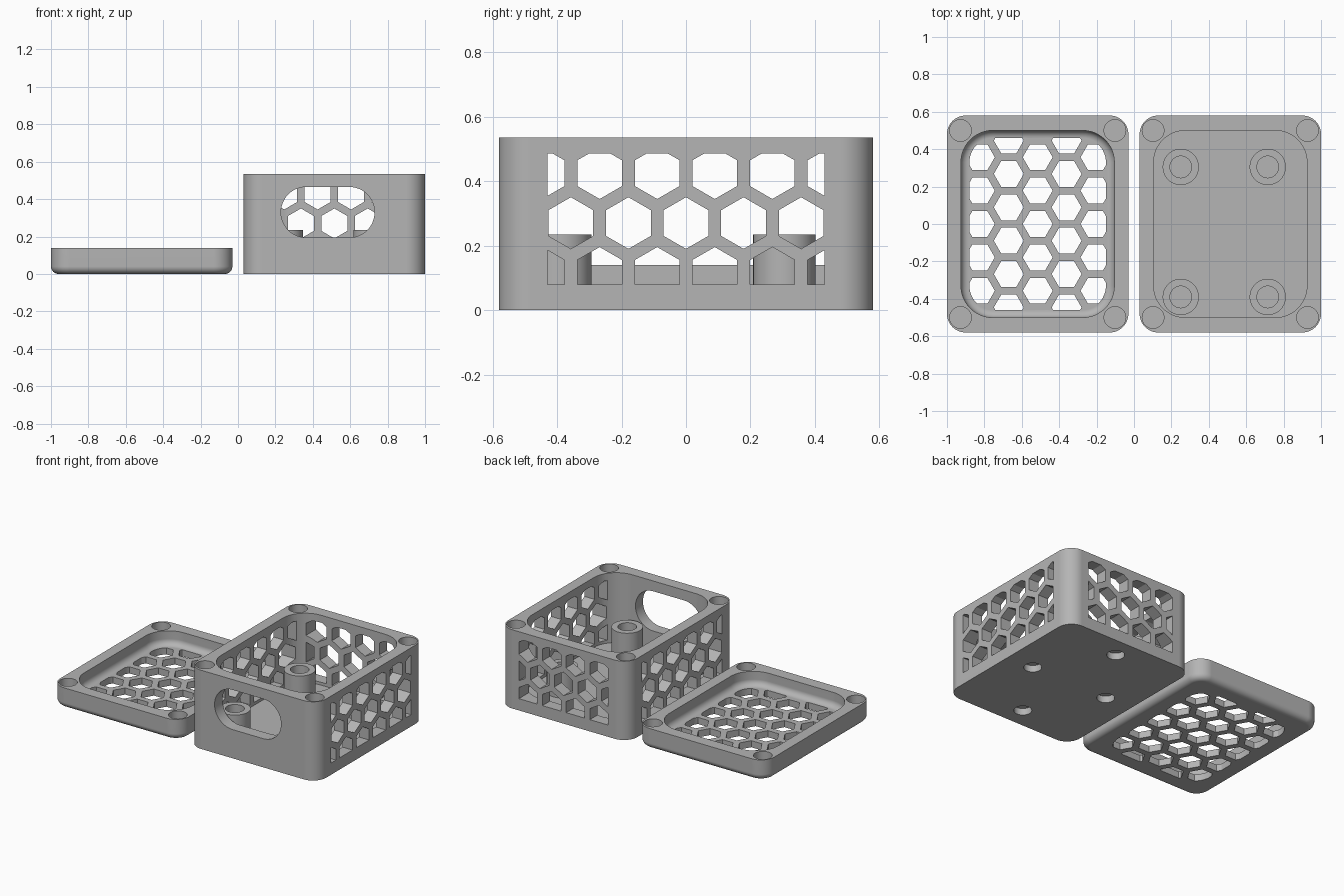
import bpy, bmesh, math
from mathutils import Matrix, Vector

if "Cube" in bpy.data.objects:
    bpy.data.objects.remove(bpy.data.objects["Cube"], do_unlink=True)

grey = bpy.data.materials.new("plain grey")
grey.use_nodes = True
colour = (0.46, 0.46, 0.46, 1)
grey.diffuse_color = colour
grey.node_tree.nodes["Principled BSDF"].inputs["Base Color"].default_value = colour

HALF_X, HALF_Y, RADIUS = 0.485, 0.58, 0.1      # outer footprint of both halves
CAV_X, CAV_Y, CAV_R = 0.41, 0.5, 0.17          # inner cavity
BOX_X, LID_X = 0.515, -0.515
BOX_H, LID_H = 0.535, 0.14
BOX_FLOOR, LID_FLOOR = 0.06, 0.045
HEX_R, PITCH = 0.08, 0.1785
ROW = PITCH * math.sqrt(3) / 2


def rounded(hx, hy, r, n=12):
    """Outline of a rounded rectangle around the origin."""
    pts = []
    for q, (sx, sy) in enumerate([(1, 1), (-1, 1), (-1, -1), (1, -1)]):
        for i in range(n + 1):
            a = (q + i / n) * math.pi / 2
            pts.append((sx * (hx - r) + r * math.cos(a), sy * (hy - r) + r * math.sin(a)))
    return pts


def circle(r, cx=0, cy=0, n=40):
    return [(cx + r * math.cos(2 * math.pi * i / n), cy + r * math.sin(2 * math.pi * i / n))
            for i in range(n)]


def clip(poly, window):
    """Part of a convex polygon inside a convex counter-clockwise window."""
    for a, b in zip(window, window[1:] + window[:1]):
        def side(p):
            return (b[0] - a[0]) * (p[1] - a[1]) - (b[1] - a[1]) * (p[0] - a[0])
        out = []
        for p, q in zip(poly, poly[1:] + poly[:1]):
            sp, sq = side(p), side(q)
            if sp >= 0:
                out.append(p)
            if sp * sq < 0:
                t = sp / (sp - sq)
                out.append((p[0] + t * (q[0] - p[0]), p[1] + t * (q[1] - p[1])))
        poly = out
        if len(poly) < 3:
            return []
    return poly


def loft(bm, layers):
    """Capped solid through outlines (points, z) of equal length."""
    loops = [[bm.verts.new((x, y, z)) for x, y in pts] for pts, z in layers]
    for lo, hi in zip(loops, loops[1:]):
        for i in range(len(lo)):
            j = (i + 1) % len(lo)
            bm.faces.new((lo[i], lo[j], hi[j], hi[i]))
    bm.faces.new(loops[0][::-1])
    bm.faces.new(loops[-1])


def build(name, solids, matrix=Matrix()):
    bm = bmesh.new()
    for layers in solids:
        loft(bm, layers)
    bmesh.ops.transform(bm, matrix=matrix, verts=bm.verts)
    bmesh.ops.recalc_face_normals(bm, faces=bm.faces)
    mesh = bpy.data.meshes.new(name)
    bm.to_mesh(mesh)
    bm.free()
    mesh.materials.append(grey)
    ob = bpy.data.objects.new(name, mesh)
    bpy.context.collection.objects.link(ob)
    return ob


def activate(ob):
    bpy.ops.object.select_all(action='DESELECT')
    ob.select_set(True)
    bpy.context.view_layer.objects.active = ob


def cut(ob, solids, matrix=Matrix()):
    cutter = build("cutter", solids, matrix)
    cutter.hide_render = True
    mod = ob.modifiers.new("cut", 'BOOLEAN')
    mod.operation, mod.solver, mod.object = 'DIFFERENCE', 'EXACT', cutter
    activate(ob)
    bpy.ops.object.modifier_apply(modifier=mod.name)
    bpy.data.objects.remove(cutter, do_unlink=True)


def finish(ob):
    activate(ob)
    bpy.ops.object.shade_smooth_by_angle(angle=math.radians(30))
    ob.modifiers.new("clean normals", 'WEIGHTED_NORMAL').keep_sharp = True


def prism(pts, lo, hi):
    return [(pts, lo), (pts, hi)]


def honeycomb(window, lo, hi, cy=0.0):
    """Pointed-top hexagon prisms in staggered rows, trimmed to a window."""
    solids = []
    for row in range(-4, 5):
        for col in range(-5, 6):
            x, y = (col + row % 2 / 2) * PITCH, cy + row * ROW
            hexagon = [(x + HEX_R * math.sin(-k * math.pi / 3), y + HEX_R * math.cos(k * math.pi / 3))
                       for k in range(6)]
            pts = clip(hexagon, window)
            if pts:
                solids.append(prism(pts, lo, hi))
    return solids


def corner_holes(top, depth):
    return [prism(circle(0.058, sx * 0.413, sy * 0.5), top - depth, top + 0.1)
            for sx in (-1, 1) for sy in (-1, 1)]


def window(half_width):
    return [(-half_width, 0.08), (half_width, 0.08), (half_width, 0.485), (-half_width, 0.485)]


# Box shell with cavity and corner sockets
outer = rounded(HALF_X, HALF_Y, RADIUS)
box = build("box_body", [prism(outer, 0, BOX_H)])
cut(box, [prism(rounded(CAV_X, CAV_Y, CAV_R), BOX_FLOOR, 1)])
cut(box, corner_holes(BOX_H, 0.08))

# Local x, y, z of a wall pattern become across, up and outward
side_wall = Matrix(((0, 0, 1, 0), (1, 0, 0, 0), (0, 1, 0, 0), (0, 0, 0, 1)))
back_wall = Matrix(((-1, 0, 0, 0), (0, 0, 1, 0), (0, 1, 0, 0), (0, 0, 0, 1)))
cut(box, honeycomb(window(0.43), -0.7, 0.7, 0.27), side_wall)
cut(box, honeycomb(window(0.335), 0.2, 0.8, 0.27), back_wall)

# Rounded opening in the front wall
slot = [(x - 0.035, z + 0.33) for x, z in rounded(0.25, 0.135, 0.134)]
front_wall = Matrix(((1, 0, 0, 0), (0, 0, 1, 0), (0, 1, 0, 0), (0, 0, 0, 1)))
cut(box, [prism(slot, -0.8, -0.2)], front_wall)

# Shallow round recesses under the box
spots = [(0.29, 0), (-0.29, 0), (0, 0.44), (0, -0.44)]
cut(box, [prism(circle(0.055, x, y), -0.1, 0.045) for x, y in spots])
box.location.x = BOX_X
finish(box)

# Hollow mounting posts
for i, (x, y) in enumerate([(0.25, 0.305), (0.715, 0.305), (0.25, -0.39), (0.715, -0.39)]):
    post = build(f"mounting_post_{i + 1}", [[
        (circle(0.097), BOX_FLOOR - 0.005), (circle(0.097), 0.235),
        (circle(0.058), 0.235), (circle(0.058), BOX_FLOOR + 0.01)]])
    post.location = (x, y, 0)
    finish(post)


def filleted(hx, hy, r, bottom, top, fillet, n=6):
    """Rounded block whose bottom edge is filleted."""
    layers = []
    for i in range(n + 1):
        a = i / n * math.pi / 2
        inset = fillet * (1 - math.sin(a))
        layers.append((rounded(hx - inset, hy - inset, r - inset),
                       bottom + fillet * (1 - math.cos(a))))
    return layers + [(rounded(hx, hy, r), top)]


# Lid tray with soft bottom edges, sockets and honeycomb vent
lid = build("lid", [filleted(HALF_X, HALF_Y, RADIUS, 0, LID_H, 0.04)])
cut(lid, [filleted(CAV_X, CAV_Y, CAV_R, LID_FLOOR, 0.3, 0.04)])
cut(lid, corner_holes(LID_H, 0.08))
vent_edge = rounded(0.46, 0.365, 0.13)
cut(lid, honeycomb(vent_edge, -0.1, 0.2), Matrix.Rotation(math.pi / 2, 4, 'Z'))
lid.location.x = LID_X
finish(lid)
